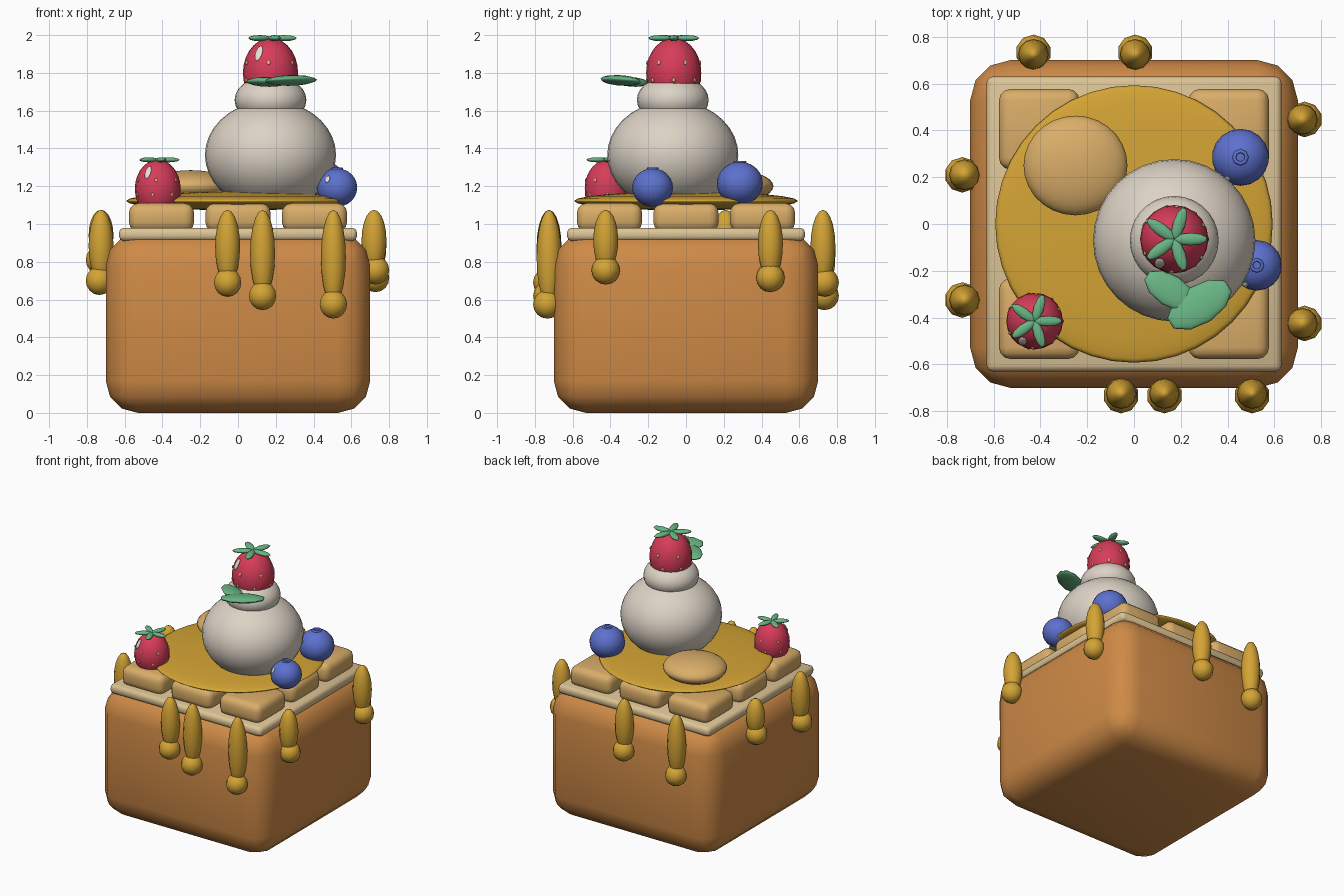
import bpy, math
from mathutils import Vector

if "Cube" in bpy.data.objects:
    bpy.data.objects.remove(bpy.data.objects["Cube"])


def mat(name, rgb):
    m = bpy.data.materials.new(name)
    m.diffuse_color = (*rgb, 1)
    m.use_nodes = True
    m.node_tree.nodes["Principled BSDF"].inputs["Base Color"].default_value = m.diffuse_color
    return m


CRUST = mat("crust", (0.62, 0.255, 0.062))
CRUMB = mat("crumb", (0.72, 0.55, 0.30))
TOAST = mat("toast", (0.70, 0.42, 0.14))
HONEY = mat("honey", (0.66, 0.37, 0.035))
CREAM = mat("cream", (0.72, 0.65, 0.56))
RED = mat("berry red", (0.68, 0.045, 0.10))
GREEN = mat("leaf green", (0.14, 0.46, 0.23))
BLUE = mat("berry blue", (0.11, 0.165, 0.62))
SHINE = mat("shine", (0.90, 0.84, 0.76))
SEED = mat("seed", (0.75, 0.50, 0.18))


def finish(name, material):
    o = bpy.context.object
    o.name = name
    o.data.materials.append(material)
    return o


def ball(name, loc, radii, material, segs=20, rings=12, rot=(0, 0, 0)):
    """Smooth ellipsoid."""
    bpy.ops.mesh.primitive_uv_sphere_add(segments=segs, ring_count=rings, radius=1,
                                         location=loc, rotation=rot)
    o = finish(name, material)
    o.scale = radii
    bpy.ops.object.shade_smooth()
    return o


def block(name, loc, size, bevel, segs, material):
    """Box with rounded edges."""
    bpy.ops.mesh.primitive_cube_add(size=1, location=loc)
    o = finish(name, material)
    o.scale = size
    bpy.ops.object.transform_apply(location=False, rotation=False, scale=True)
    b = o.modifiers.new("round", 'BEVEL')
    b.width, b.segments = bevel, segs
    bpy.ops.object.shade_smooth()
    return o


def on_surface(centre, radii, az, el):
    """Point and outward rotation on an ellipsoid, from two angles in degrees."""
    a, e = math.radians(az), math.radians(el)
    d = Vector((math.cos(e) * math.cos(a), math.cos(e) * math.sin(a), math.sin(e)))
    p = Vector(centre) + Vector([d[i] * radii[i] for i in range(3)])
    n = Vector([d[i] / radii[i] for i in range(3)])
    return p, n.to_track_quat('Z', 'Y').to_euler()


# Bread loaf, cut face and the nine toast cubes
block("loaf", (0, 0, 0.475), (1.4, 1.4, 0.95), 0.17, 3, CRUST)
block("cut_face", (0, 0, 0.945), (1.26, 1.26, 0.07), 0.025, 2, CRUMB)
for ix in (-1, 0, 1):
    for iy in (-1, 0, 1):
        block("toast_cube", (ix * 0.405, iy * 0.405, 1.035), (0.345, 0.345, 0.15),
              0.05, 3, TOAST)

# Honey pool and the scoop resting on it
ball("honey_pool", (0, 0, 1.122), (0.593, 0.593, 0.05), HONEY, 40, 12)
ball("scoop", (-0.25, 0.25, 1.2), (0.222, 0.213, 0.085), TOAST, 28, 14)

# Honey drips: (x, y, height of the bottom bead)
DRIPS = [(-0.055, -0.725, 0.69), (0.13, -0.725, 0.62), (0.505, -0.725, 0.575),
         (0.72, -0.425, 0.755), (0.72, 0.447, 0.715),
         (-0.725, 0.21, 0.81), (-0.725, -0.325, 0.70),
         (0.005, 0.725, 0.69), (-0.43, 0.725, 0.62)]
for x, y, z in DRIPS:
    ball("drip", (x, y, (1.07 + z) / 2), (0.066, 0.066, (1.07 - z) / 2 + 0.005), HONEY, 12, 10)
    bead = Vector((x, y, z))
    bead[0 if abs(x) > 0.7 else 1] *= 1.012
    ball("drip_bead", bead, (0.076, 0.076, 0.076), HONEY, 10, 8)

# Whipped cream
ball("cream_base", (0.172, -0.07, 1.365), (0.347, 0.347, 0.288), CREAM, 32, 18)
ball("cream_top", (0.172, -0.07, 1.657), (0.19, 0.19, 0.13), CREAM, 28, 14)


def strawberry(centre, s):
    radii = (0.146 * s, 0.146 * s, 0.185 * s)
    ball("strawberry", centre, radii, RED, 20, 14)
    # Seeds in staggered rows
    for el, shift, count in ((-12, 0, 7), (17, 26, 6)):
        for k in range(count):
            p, r = on_surface(centre, radii, shift + 360 * k / count, el)
            ball("seed", p, (0.01 * s, 0.013 * s, 0.006 * s), SEED, 8, 6, r)
    # Shine spot
    p, r = on_surface(centre, radii, 239, 34)
    ball("berry_shine", p, (0.022 * s, 0.045 * s, 0.008 * s), SHINE, 10, 6, r)
    # Star of five leaves
    for k in range(5):
        a = k * math.tau / 5
        ball("calyx_leaf", (centre[0] + 0.07 * s * math.cos(a),
                            centre[1] + 0.07 * s * math.sin(a), centre[2] + 0.184 * s),
             (0.073 * s, 0.027 * s, 0.016 * s), GREEN, 10, 6, (0, 0, a))


strawberry((0.172, -0.065, 1.80), 1.0)
strawberry((-0.425, -0.415, 1.187), 0.83)

# Mint leaves beside the top berry
ball("mint_leaf", (0.28, -0.345, 1.76), (0.155, 0.085, 0.026), GREEN, 10, 8,
     (math.radians(-8), 0, math.radians(33)))
ball("mint_leaf", (0.155, -0.285, 1.752), (0.125, 0.068, 0.024), GREEN, 10, 8,
     (math.radians(-8), 0, math.radians(-33)))

# Blueberries with a small crown
for x, y, z, r in ((0.455, 0.285, 1.215, 0.122), (0.525, -0.177, 1.193, 0.108)):
    radii = (r, r, r * 0.94)
    ball("blueberry", (x, y, z), radii, BLUE, 18, 12)
    bpy.ops.mesh.primitive_torus_add(major_segments=8, minor_segments=6, major_radius=r * 0.22,
                                     minor_radius=r * 0.07, location=(x, y, z + r * 0.92))
    finish("blueberry_crown", BLUE)
    bpy.ops.object.shade_smooth()
    p, rot = on_surface((x, y, z), radii, 239, 26)
    ball("blueberry_shine", p, (r * 0.12, r * 0.2, 0.006), SHINE, 8, 6, rot)
